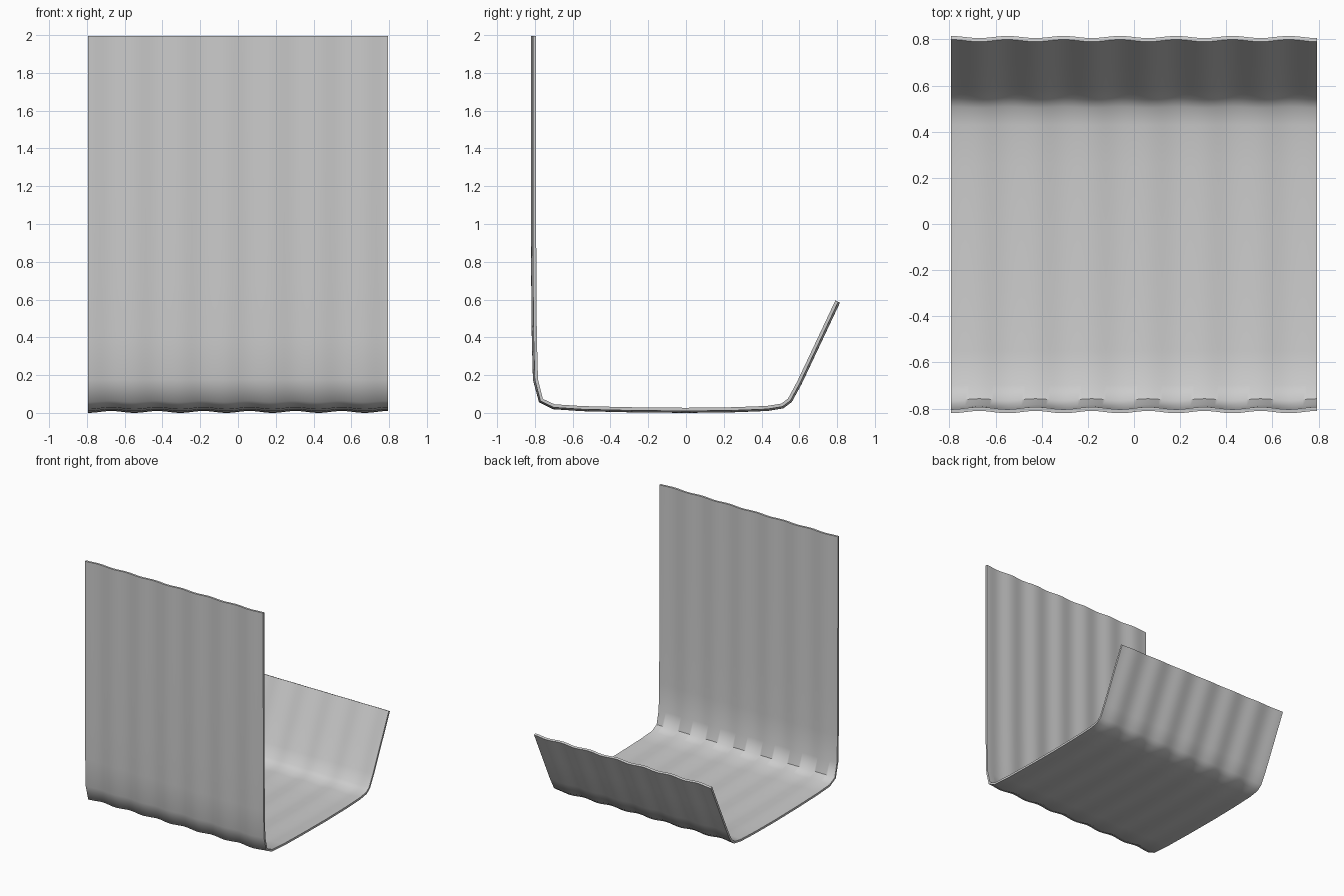
import bpy, bmesh, math
from mathutils import Vector

if "Cube" in bpy.data.objects:
    bpy.data.objects.remove(bpy.data.objects["Cube"])

# Centreline of the bent sheet, (y, z): tall wall, rounded bend, floor, slanted lip
profile = [(-0.807, 2.0), (-0.807, 1.3), (-0.806, 0.7), (-0.803, 0.4), (-0.797, 0.18),
           (-0.768, 0.069), (-0.70, 0.036), (-0.55, 0.026), (-0.3, 0.02), (0, 0.017),
           (0.25, 0.02), (0.43, 0.027), (0.51, 0.04), (0.55, 0.07), (0.60, 0.162),
           (0.70, 0.374), (0.803, 0.593)]
HALF, STEPS = 0.793, 104
PERIOD, AMP, THICK = 0.244, 0.005, 0.017


def outward(i):
    a = Vector(profile[max(i - 1, 0)])
    b = Vector(profile[min(i + 1, len(profile) - 1)])
    pt = Vector(profile[i])
    u = Vector((0, 0))
    for d in (pt - a, b - pt):
        if d.length > 0:
            u += d.normalized()
    u.normalize()
    return Vector((u.y, -u.x))


# Rippled sheet swept along x, with inner and outer skins
bm = bmesh.new()
skins = []
for side in (1, -1):
    grid = []
    for k in range(STEPS + 1):
        x = -HALF + 2 * HALF * k / STEPS
        wave = AMP * math.cos(2 * math.pi * (x + HALF) / PERIOD)
        row = []
        for i, p in enumerate(profile):
            q = Vector(p) + outward(i) * (wave + side * THICK / 2)
            row.append(bm.verts.new((x, q.x, q.y)))
        grid.append(row)
    skins.append(grid)
    for a, b in zip(grid, grid[1:]):
        for i in range(len(profile) - 1):
            bm.faces.new((a[i], a[i + 1], b[i + 1], b[i]))

# Close the four rims
outer, inner = skins
n = len(profile)
for k in (0, STEPS):
    for i in range(n - 1):
        bm.faces.new((outer[k][i], outer[k][i + 1], inner[k][i + 1], inner[k][i]))
for i in (0, n - 1):
    for k in range(STEPS):
        bm.faces.new((outer[k][i], outer[k + 1][i], inner[k + 1][i], inner[k][i]))
bmesh.ops.recalc_face_normals(bm, faces=bm.faces)

# Rest on the ground
low = min(v.co.z for v in bm.verts)
bmesh.ops.translate(bm, verts=bm.verts, vec=(0, 0, -low))

mesh = bpy.data.meshes.new("bent_sheet")
bm.to_mesh(mesh)
bm.free()
sheet = bpy.data.objects.new("bent_sheet", mesh)
bpy.context.collection.objects.link(sheet)
bpy.context.view_layer.objects.active = sheet
sheet.select_set(True)
bpy.ops.object.shade_smooth_by_angle(angle=math.radians(50))
